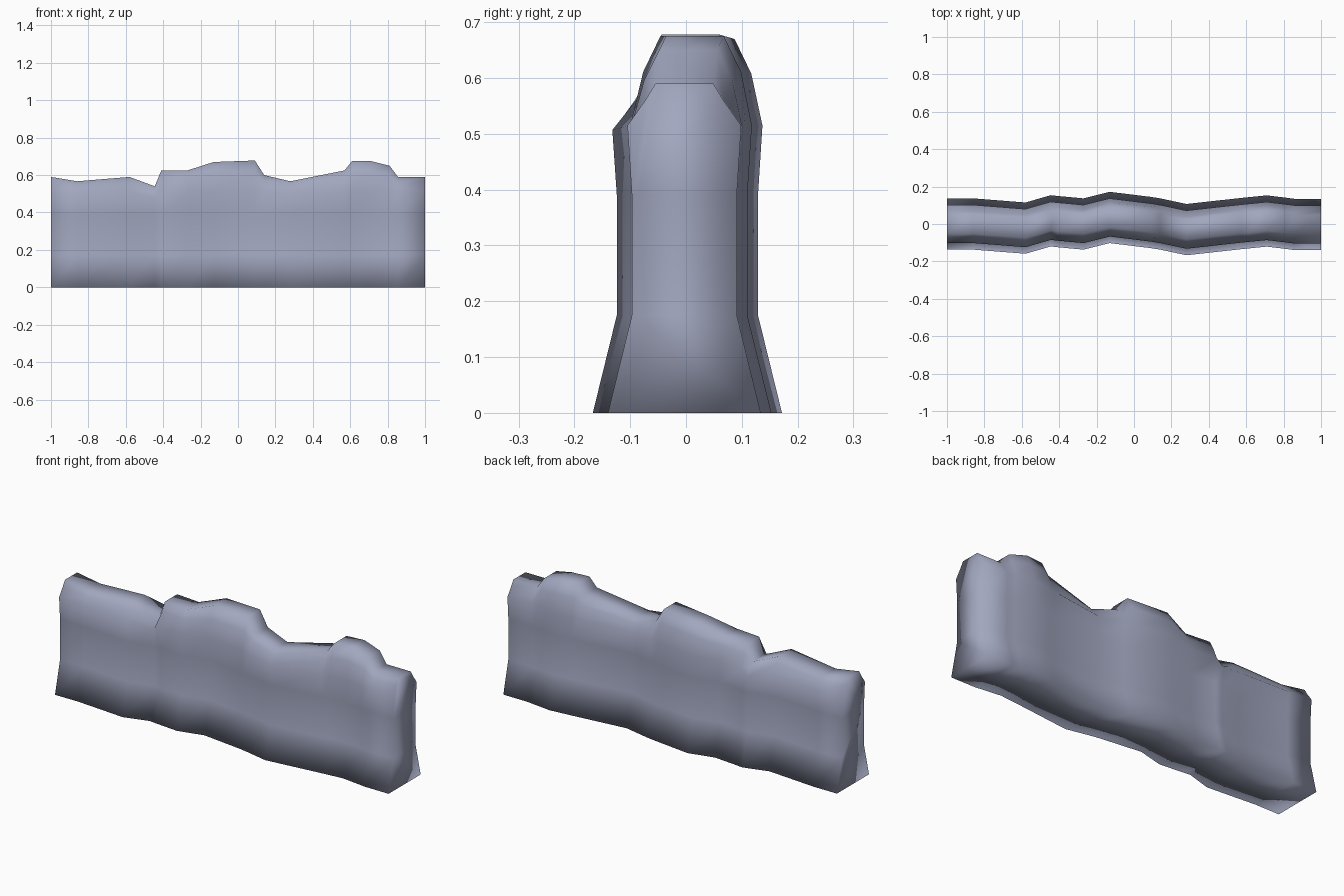
import bpy
import bmesh

cube = bpy.data.objects.get("Cube")
if cube:
    bpy.data.objects.remove(cube, do_unlink=True)

# Worn stone colour
stone = bpy.data.materials.new("blue_grey_stone")
stone.use_nodes = True
colour = (0.36, 0.385, 0.52, 1.0)
stone.diffuse_color = colour
bsdf = stone.node_tree.nodes["Principled BSDF"]
bsdf.inputs["Base Color"].default_value = colour
bsdf.inputs["Roughness"].default_value = 0.8

# Stations along the wall: x, sideways wobble, crest height
stations = [
    (-1, 0, .59), (-.86, 0, .567), (-.58, -.022, .59), (-.445, .017, .54),
    (-.41, .013, .625), (-.27, 0, .625), (-.13, .035, .67), (.09, .008, .678),
    (.14, 0, .60), (.28, -.03, .567), (.57, .002, .625), (.61, .006, .675),
    (.71, .016, .675), (.81, .004, .65), (.855, -.002, .59), (1, -.003, .59),
]


def half_profile(top):
    """Half width and height pairs from flared foot to crest."""
    shoulder = min(.515, top - .06)
    chamfer = shoulder + .6 * (top - shoulder)
    return [(.137, 0), (.094, .175), (.094, .39), (.102, shoulder),
            (.07 + .15 * (top - .59), chamfer), (.052, top)]


# Loft the closed cross-section along the wall
bm = bmesh.new()
rings = []
for x, shift, top in stations:
    half = half_profile(top)
    outline = [(-w, z) for w, z in half] + [(w, z) for w, z in reversed(half)]
    rings.append([bm.verts.new((x, y + shift, z)) for y, z in outline])

for a, b in zip(rings, rings[1:]):
    for i in range(len(a)):
        j = (i + 1) % len(a)
        bm.faces.new((a[i], a[j], b[j], b[i]))

# Flat end caps
bm.faces.new(rings[0])
bm.faces.new(rings[-1])
bmesh.ops.recalc_face_normals(bm, faces=bm.faces)
for face in bm.faces:
    face.smooth = True

mesh = bpy.data.meshes.new("stone_wall")
bm.to_mesh(mesh)
bm.free()
mesh.materials.append(stone)
wall = bpy.data.objects.new("stone_wall", mesh)
bpy.context.collection.objects.link(wall)
